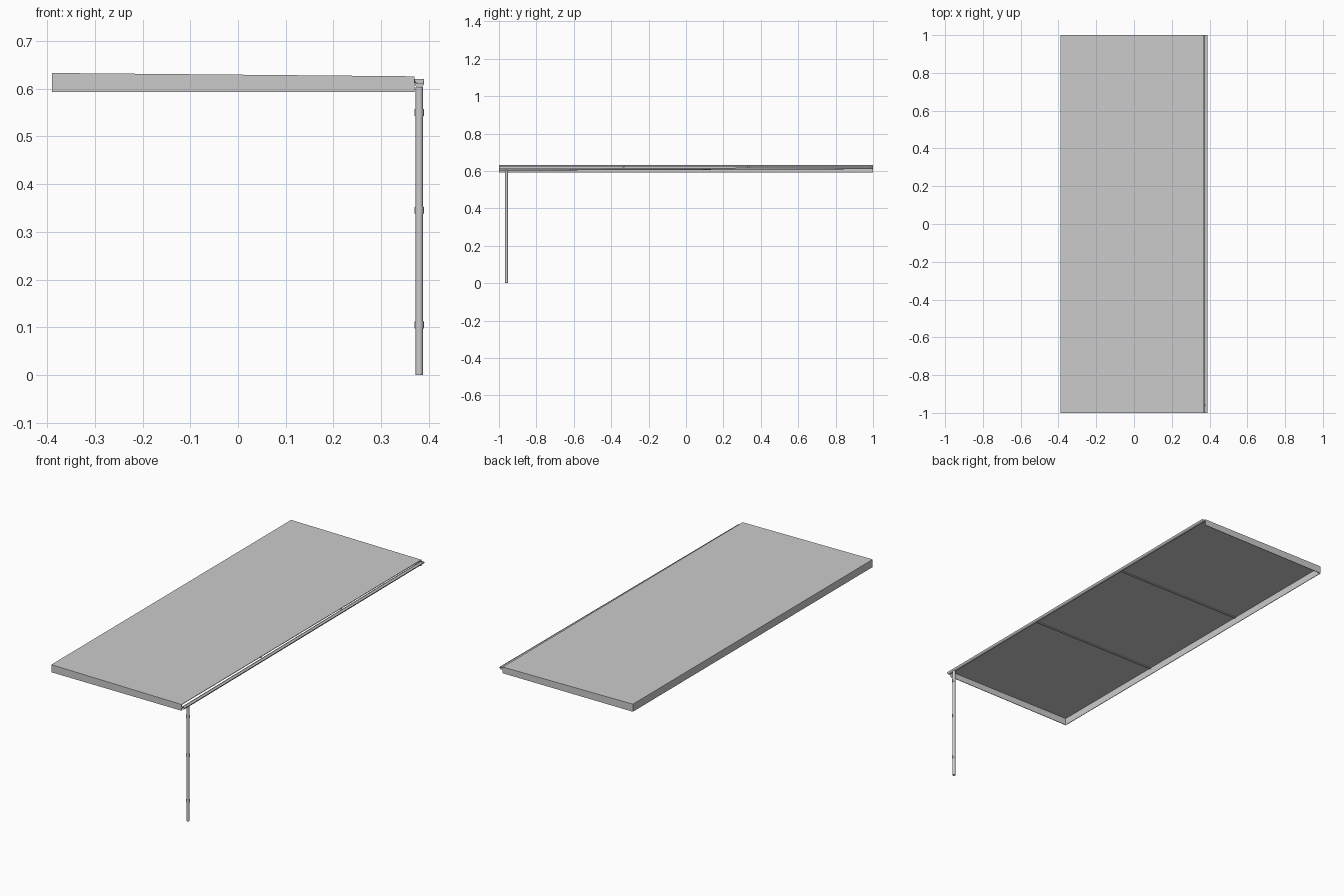
import bpy, bmesh, math

if "Cube" in bpy.data.objects:
    bpy.data.objects.remove(bpy.data.objects["Cube"])

XL, XR = -0.39, 0.37          # roof high edge and eave edge
Z_HIGH, Z_LOW, Z_BOT = 0.633, 0.626, 0.593


def roof_z(x):
    return Z_HIGH + (Z_LOW - Z_HIGH) * (x - XL) / (XR - XL)


def finish(name, bm, smooth=False):
    bmesh.ops.recalc_face_normals(bm, faces=bm.faces)
    me = bpy.data.meshes.new(name)
    bm.to_mesh(me)
    bm.free()
    ob = bpy.data.objects.new(name, me)
    bpy.context.collection.objects.link(ob)
    if smooth:
        bpy.ops.object.select_all(action='DESELECT')
        bpy.context.view_layer.objects.active = ob
        ob.select_set(True)
        bpy.ops.object.shade_smooth_by_angle(angle=math.radians(35))
    return ob


def prism(name, profile, y0, y1, dz=0.0, smooth=False):
    """Extrude an (x, z) profile from y0 to y1, lifting the far end by dz."""
    bm = bmesh.new()
    a = [bm.verts.new((x, y0, z)) for x, z in profile]
    b = [bm.verts.new((x, y1, z + dz)) for x, z in profile]
    n = len(profile)
    for i in range(n):
        j = (i + 1) % n
        bm.faces.new((a[i], a[j], b[j], b[i]))
    bm.faces.new(a)
    bm.faces.new(b)
    return finish(name, bm, smooth)


def slope_strip(name, top, bottom, y0, y1, x0=XL, x1=XR):
    """Strip following the roof fall, offset below the top surface."""
    return prism(name, [(x0, roof_z(x0) - bottom), (x1, roof_z(x1) - bottom),
                        (x1, roof_z(x1) - top), (x0, roof_z(x0) - top)], y0, y1)


def tube(name, x, y, z0, z1, r, sides=24):
    bm = bmesh.new()
    bmesh.ops.create_cone(bm, cap_ends=True, segments=sides,
                          radius1=r, radius2=r, depth=z1 - z0)
    bmesh.ops.translate(bm, verts=bm.verts, vec=(x, y, (z0 + z1) / 2))
    return finish(name, bm, True)


def box(name, x, y, z, sx, sy, sz):
    return prism(name, [(x - sx / 2, z - sz / 2), (x + sx / 2, z - sz / 2),
                        (x + sx / 2, z + sz / 2), (x - sx / 2, z + sz / 2)],
                 y - sy / 2, y + sy / 2)


# Roof sheet falling towards the eave
slope_strip("roof_sheet", 0, 0.003, -1, 1)

# Fascia boards on three sides, open on the gutter side
T = 0.003
for label, y0 in (("front", -1), ("back", 1 - T)):
    prism(label + "_fascia", [(XL, Z_BOT), (XR, Z_BOT),
                              (XR, roof_z(XR)), (XL, roof_z(XL))], y0, y0 + T)
prism("high_side_fascia", [(XL, Z_BOT), (XL + T, Z_BOT),
                           (XL + T, roof_z(XL + T)), (XL, Z_HIGH)], -1, 1)

# Shallow ribs under the sheet
for i, y in enumerate((-1 / 3, 1 / 3)):
    slope_strip(f"roof_rib_{i + 1}", 0.003, 0.007, y - 0.005, y + 0.005)

# Half-round gutter, falling to the front
GX, GZ, GR, FALL = 0.38, 0.6125, 0.0102, 0.0075
arc = [math.pi + math.pi * i / 14 for i in range(15)]


def half(r):
    return [(GX + r * math.cos(t), GZ + r * math.sin(t)) for t in arc]


prism("gutter", half(GR) + half(GR - 0.001)[::-1], -1, 1, FALL, True)
prism("gutter_front_cap", half(GR), -1, -0.999)
cap = prism("gutter_back_cap", half(GR), 0.999, 1)
cap.location.z = FALL

# Downpipe with wall clips
PY = -0.96
tube("downpipe", GX, PY, 0, 0.604, 0.0077)
for i, z in enumerate((0.105, 0.345, 0.55)):
    tube(f"pipe_clip_{i + 1}", GX, PY, z - 0.008, z + 0.008, 0.0088)
    box(f"clip_lug_{i + 1}", GX, PY, z, 0.0195, 0.003, 0.014)
